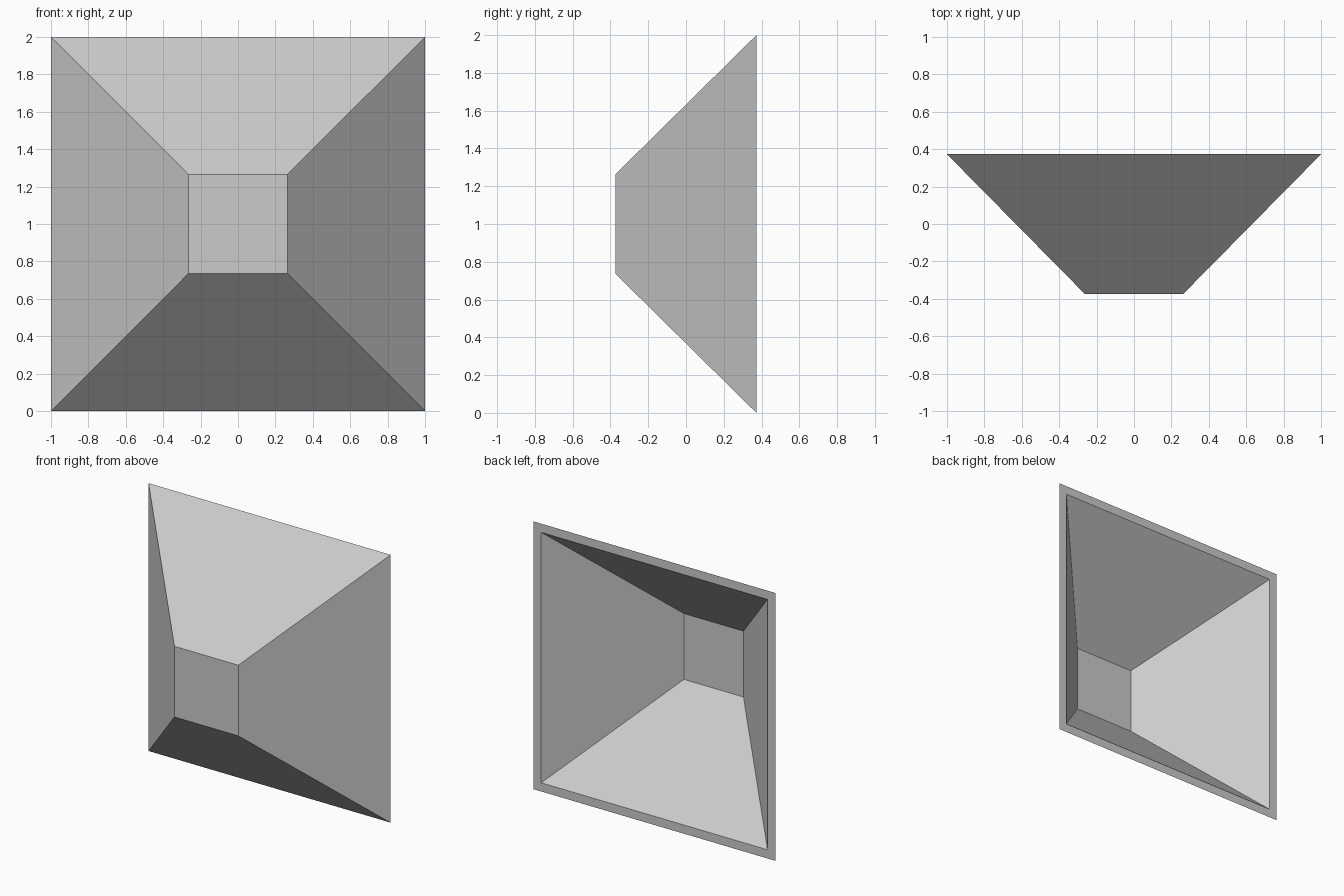
import bpy, bmesh

if "Cube" in bpy.data.objects:
    bpy.data.objects.remove(bpy.data.objects["Cube"])

def square(bm, half, y):
    """Square ring of vertices facing -y, centred at z = 1."""
    return [bm.verts.new((sx * half, y, 1 + sz * half))
            for sx, sz in ((-1, -1), (1, -1), (1, 1), (-1, 1))]

bm = bmesh.new()

# Rings: outer tip, outer rim, inner rim, inner floor
rings = [square(bm, h, y) for h, y in
         ((0.264, -0.373), (1.0, 0.373), (0.935, 0.373), (0.246, -0.327))]

# Tip and inner floor
bm.faces.new(rings[0])
bm.faces.new(rings[-1])

# Outer walls, flat rim and inner walls
for a, b in zip(rings, rings[1:]):
    for i in range(4):
        j = (i + 1) % 4
        bm.faces.new((a[i], a[j], b[j], b[i]))

bmesh.ops.recalc_face_normals(bm, faces=bm.faces)
mesh = bpy.data.meshes.new("hollow_pyramid_panel")
bm.to_mesh(mesh)
bm.free()
bpy.context.collection.objects.link(bpy.data.objects.new("hollow_pyramid_panel", mesh))
